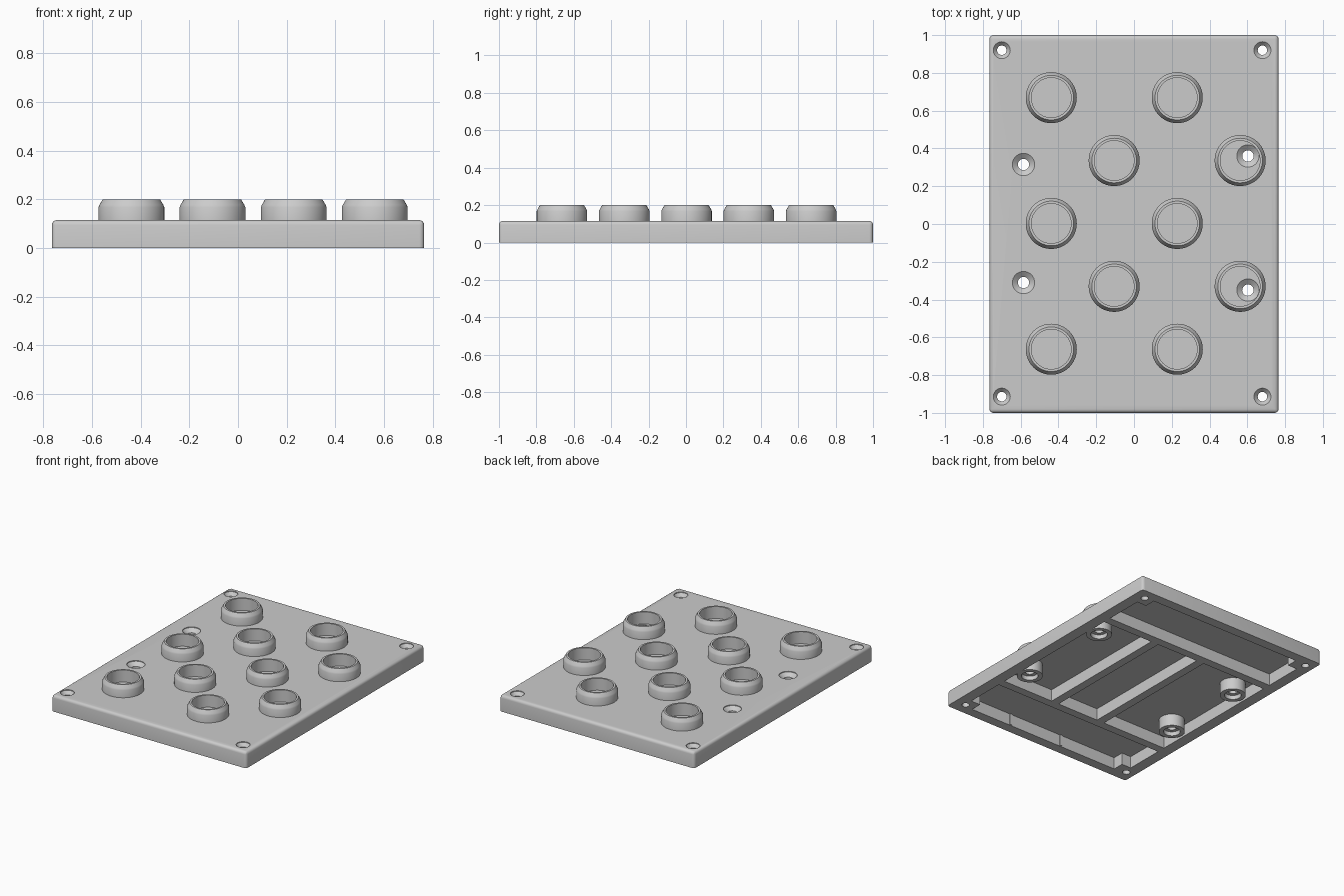
import bpy, bmesh, math
from mathutils import Matrix

old = bpy.data.objects.get("Cube")
if old:
    bpy.data.objects.remove(old, do_unlink=True)

grey = bpy.data.materials.new("light_grey")
grey.use_nodes = True
COLOUR = (0.6, 0.6, 0.6, 1)
grey.diffuse_color = COLOUR
grey.node_tree.nodes["Principled BSDF"].inputs["Base Color"].default_value = COLOUR

HX, HY, TOP, FLOOR = 0.765, 1.0, 0.115, 0.085


def finish(bm, name):
    bmesh.ops.recalc_face_normals(bm, faces=bm.faces)
    mesh = bpy.data.meshes.new(name)
    bm.to_mesh(mesh)
    bm.free()
    mesh.materials.append(grey)
    ob = bpy.data.objects.new(name, mesh)
    bpy.context.collection.objects.link(ob)
    return ob


def prism(bm, outline, z0, z1):
    low = [bm.verts.new((x, y, z0)) for x, y in outline]
    face = bm.faces.new(low)
    up = bmesh.ops.extrude_face_region(bm, geom=[face])["geom"]
    for v in up:
        if isinstance(v, bmesh.types.BMVert):
            v.co.z = z1


def rect(x0, x1, y0, y1):
    return [(x0, y0), (x1, y0), (x1, y1), (x0, y1)]


def lathe(bm, profile, x, y, steps=48, ring=True):
    """Revolve (radius, z) points; ring joins last to first, else ends are capped."""
    loops = [[bm.verts.new((x + r * math.cos(a), y + r * math.sin(a), z))
              for a in (2 * math.pi * i / steps for i in range(steps))]
             for r, z in profile]
    for k in range(len(loops) - (0 if ring else 1)):
        a, b = loops[k], loops[(k + 1) % len(loops)]
        for i in range(steps):
            j = (i + 1) % steps
            bm.faces.new((a[i], a[j], b[j], b[i]))
    if not ring:
        bm.faces.new(loops[0])
        bm.faces.new(loops[-1])


def smooth(ob):
    bpy.ops.object.select_all(action="DESELECT")
    ob.select_set(True)
    bpy.context.view_layer.objects.active = ob
    bpy.ops.object.shade_smooth_by_angle(angle=math.radians(25))


def cut(ob, cutter):
    mod = ob.modifiers.new("cut", "BOOLEAN")
    mod.operation, mod.solver, mod.object = "DIFFERENCE", "EXACT", cutter
    bpy.context.view_layer.objects.active = ob
    bpy.ops.object.modifier_apply(modifier=mod.name)
    bpy.data.objects.remove(cutter, do_unlink=True)


# Base plate with rounded upper and upright edges
bm = bmesh.new()
prism(bm, rect(-HX, HX, -HY, HY), 0, TOP)
edges = [e for e in bm.edges if max(v.co.z for v in e.verts) > 0.01]
bmesh.ops.bevel(bm, geom=edges, offset=0.02, segments=4, profile=0.5, affect="EDGES")
plate = finish(bm, "base_plate")

# Hollows underneath: two end pockets with corner blocks, three middle bays
bm = bmesh.new()
PX, NX = 0.685, 0.61
for s in (-1, 1):
    pocket = [(-PX, 0.57), (PX, 0.57), (PX, 0.85), (NX, 0.85),
              (NX, 0.93), (-NX, 0.93), (-NX, 0.85), (-PX, 0.85)]
    prism(bm, [(x, s * y) for x, y in pocket], -0.05, FLOOR)
for x0, x1 in ((-PX, -0.17), (-0.11, 0.22), (0.28, PX)):
    prism(bm, rect(x0, x1, -0.51, 0.51), -0.05, FLOOR)
cut(plate, finish(bm, "pocket_cutter"))

# Countersunk screw holes
CORNERS = [(sx * 0.69 - 0.01, sy * 0.917 + 0.003) for sx in (-1, 1) for sy in (-1, 1)]
BOSSES = [(-0.585, 0.315), (-0.585, -0.31), (0.603, 0.36), (0.603, -0.35)]
bm = bmesh.new()
for places, wide, narrow in ((CORNERS, 0.045, 0.025), (BOSSES, 0.059, 0.03)):
    for x, y in places:
        lathe(bm, [(narrow, -0.05), (narrow, TOP - 0.028), (wide, TOP - 0.005),
                   (wide, TOP + 0.03)], x, y, 32, ring=False)
cut(plate, finish(bm, "hole_cutter"))
smooth(plate)

# Screw bosses below the deck, recessed at their lower end
bm = bmesh.new()
for x, y in BOSSES:
    lathe(bm, [(0.085, 0), (0.085, FLOOR + 0.002), (0.03, FLOOR + 0.002),
               (0.03, 0.03), (0.055, 0.03), (0.055, 0)], x, y, 40)
smooth(finish(bm, "screw_bosses"))

# Chamfered round sockets in staggered rows
SOCKET = [(0.105, TOP - 0.01), (0.135, TOP - 0.01), (0.135, 0.168),
          (0.131, 0.178), (0.118, 0.2), (0.105, 0.2)]
for row in range(-2, 3):
    for x in ((-0.105, 0.562) if row % 2 else (-0.438, 0.229)):
        bm = bmesh.new()
        lathe(bm, SOCKET, x, 0.003 + row * 0.333, 64)
        smooth(finish(bm, "round_socket"))

# Small ribs along the inner face of the front and back walls
bm = bmesh.new()
for s in (-1, 1):
    for x in (-0.15, 0.28):
        prism(bm, rect(x - 0.01, x + 0.01, s * 0.925, s * 0.94), 0.005, FLOOR + 0.002)
finish(bm, "wall_ribs")
